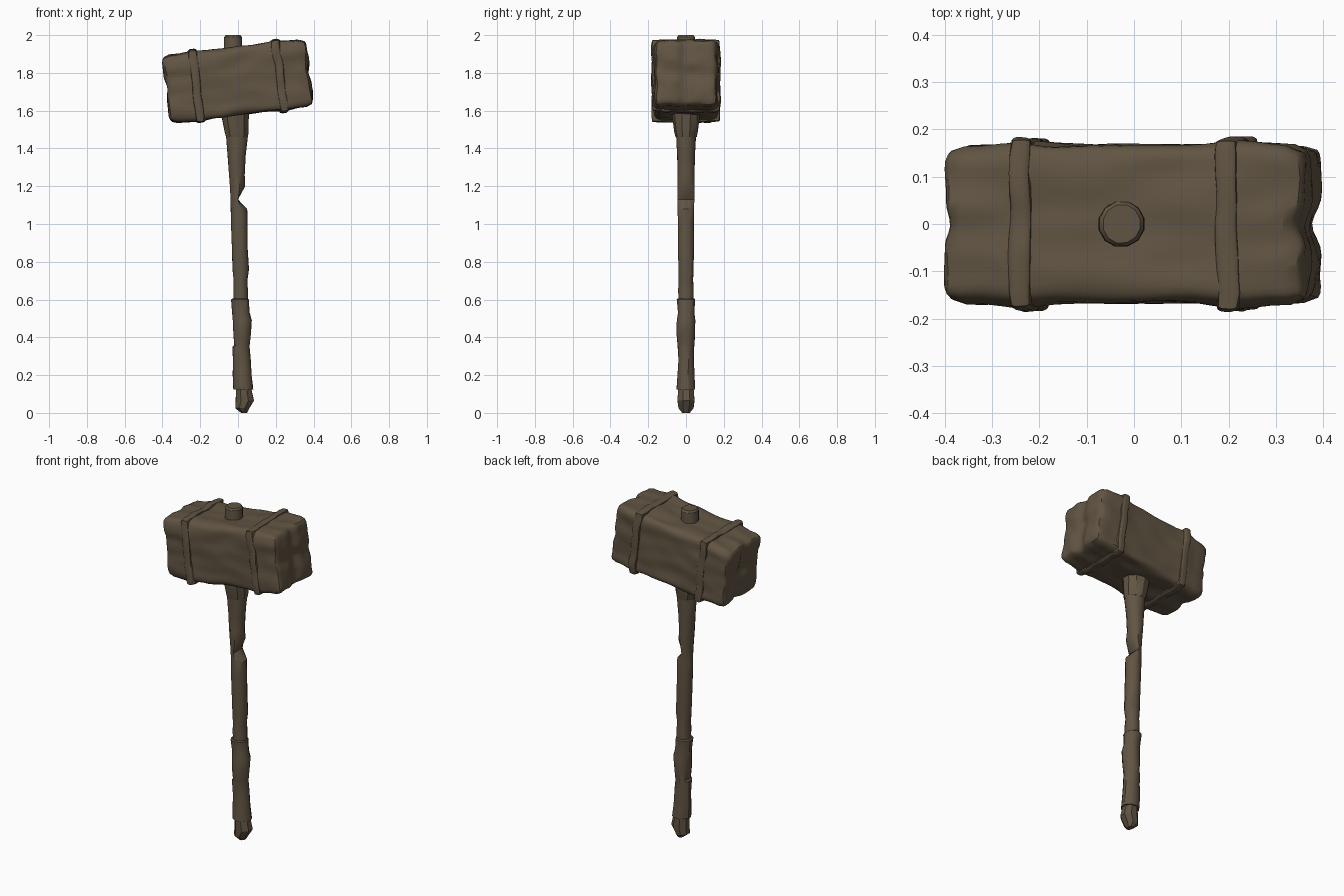
import bpy, bmesh, math
from mathutils import Vector, Matrix, noise

if "Cube" in bpy.data.objects:
    bpy.data.objects.remove(bpy.data.objects["Cube"])

wood = bpy.data.materials.new("dark brown wood")
wood.diffuse_color = (0.12, 0.09, 0.056, 1)
wood.use_nodes = True
wood.node_tree.nodes["Principled BSDF"].inputs["Base Color"].default_value = wood.diffuse_color
TILT = math.radians(7)
HEAD = Matrix.Translation((0, 0, 1.757)) @ Matrix.Rotation(-TILT, 4, 'Y')


def finish(name, bm, angle=32):
    bmesh.ops.recalc_face_normals(bm, faces=bm.faces[:])
    me = bpy.data.meshes.new(name)
    bm.to_mesh(me)
    bm.free()
    me.materials.append(wood)
    ob = bpy.data.objects.new(name, me)
    bpy.context.collection.objects.link(ob)
    bpy.ops.object.select_all(action='DESELECT')
    ob.select_set(True)
    bpy.context.view_layer.objects.active = ob
    bpy.ops.object.shade_smooth_by_angle(angle=math.radians(angle))
    return ob


def worn_box(name, size, centre, radius, cuts, rough, seed, shape=None):
    """Rounded box with hand-hewn, bumpy faces, placed in the tilted head."""
    bm = bmesh.new()
    bmesh.ops.create_cube(bm, size=1)
    bmesh.ops.subdivide_edges(bm, edges=bm.edges[:], cuts=cuts, use_grid_fill=True)
    half = Vector(size) / 2
    for v in bm.verts:
        p = Vector([v.co[i] * size[i] for i in range(3)])
        inner = Vector([max(-(half[i] - radius), min(half[i] - radius, p[i]))
                        for i in range(3)])
        d = p - inner
        if d.length > 1e-6:
            p = inner + d.normalized() * radius
        if shape:
            p = shape(p, half)
        q = Vector((p.x * 7, p.y * 14, p.z * 14)) + Vector((seed, seed * 2, 0))
        v.co = p + noise.noise_vector(q) * rough + Vector(centre)
    bm.transform(HEAD)
    return finish(name, bm)


def head_shape(p, half):
    # swelling beneath the bands, end faces split into soft lobes
    swell = 1 + 0.05 * sum(math.exp(-((p.x - s * 0.23) / 0.05) ** 2) for s in (-1, 1))
    q = Vector((p.x, p.y * swell, p.z * swell))
    if abs(p.x) > half.x - 0.03:
        dent = 0.016 * math.exp(-(p.y / 0.035) ** 2) + 0.008 * math.exp(-(p.z / 0.035) ** 2)
        q.x -= math.copysign(dent, p.x)
    return q


worn_box("hammer_head", (0.765, 0.33, 0.355), (0, 0, 0), 0.035, 19, 0.010, 3.3, head_shape)
for side, name in ((-1, "left_band"), (1, "right_band")):
    worn_box(name, (0.055, 0.362, 0.388), (side * 0.222, 0, 0), 0.02, 9, 0.009, 5 + side)


def loft(name, rings, sides=12, rough=0.003, angle=32):
    """Rings are (z, left x, right x, half depth, optional right-hand cut)."""
    bm = bmesh.new()
    loops = []
    for z, x0, x1, ry, *cut in rings:
        loop = []
        for i in range(sides):
            a = 2 * math.pi * (i + 0.5) / sides
            x = (x0 + x1) / 2 + math.cos(a) * (x1 - x0) / 2
            p = Vector((x, math.sin(a) * ry, z))
            n = noise.noise_vector(p * 13) * rough
            p += Vector((n.x, n.y, 0))
            if cut:
                p.x = min(p.x, cut[0])
            loop.append(bm.verts.new(p))
        loops.append(loop)
    for a, b in zip(loops, loops[1:]):
        for i in range(sides):
            j = (i + 1) % sides
            bm.faces.new((a[i], a[j], b[j], b[i]))
    bm.faces.new(loops[0])
    bm.faces.new(loops[-1])
    return finish(name, bm, angle)


# shaft with the chopped notch on its right side
loft("shaft", [
    (0.55, -0.025, 0.055, 0.040), (0.65, -0.027, 0.054, 0.042),
    (0.70, -0.025, 0.052, 0.040), (0.76, -0.030, 0.060, 0.042),
    (0.88, -0.034, 0.052, 0.044), (1.00, -0.038, 0.052, 0.045),
    (1.08, -0.040, 0.050, 0.045), (1.13, -0.040, 0.046, 0.045, 0.000),
    (1.20, -0.044, 0.042, 0.046, 0.038), (1.26, -0.050, 0.036, 0.046),
    (1.36, -0.056, 0.044, 0.048), (1.47, -0.066, 0.054, 0.054),
    (1.65, -0.080, 0.055, 0.060)])

# flared collar under the head
loft("collar", [
    (1.46, -0.066, 0.054, 0.056), (1.485, -0.074, 0.058, 0.062),
    (1.55, -0.086, 0.060, 0.070), (1.63, -0.098, 0.066, 0.080)], sides=10)

# peg: end of the shaft showing above the head
loft("top_peg", [
    (1.85, -0.076, 0.024, 0.050), (1.96, -0.076, 0.024, 0.050),
    (1.99, -0.074, 0.022, 0.049), (2.00, -0.066, 0.014, 0.042)], rough=0.002)

# wrapped grip in overlapping lengths
loft("grip", [
    (0.125, -0.026, 0.084, 0.050), (0.20, -0.028, 0.074, 0.047),
    (0.28, -0.030, 0.066, 0.042), (0.35, -0.030, 0.062, 0.046),
    (0.36, -0.022, 0.062, 0.047), (0.42, -0.028, 0.070, 0.050),
    (0.49, -0.030, 0.074, 0.050), (0.53, -0.034, 0.064, 0.046),
    (0.60, -0.037, 0.058, 0.050), (0.606, -0.030, 0.052, 0.044)], rough=0.005)

# faceted pommel stub at the bottom
loft("pommel", [
    (0.00, 0.015, 0.050, 0.022), (0.025, -0.018, 0.064, 0.044),
    (0.065, -0.017, 0.088, 0.050), (0.16, -0.014, 0.066, 0.042)],
    sides=8, angle=20)
